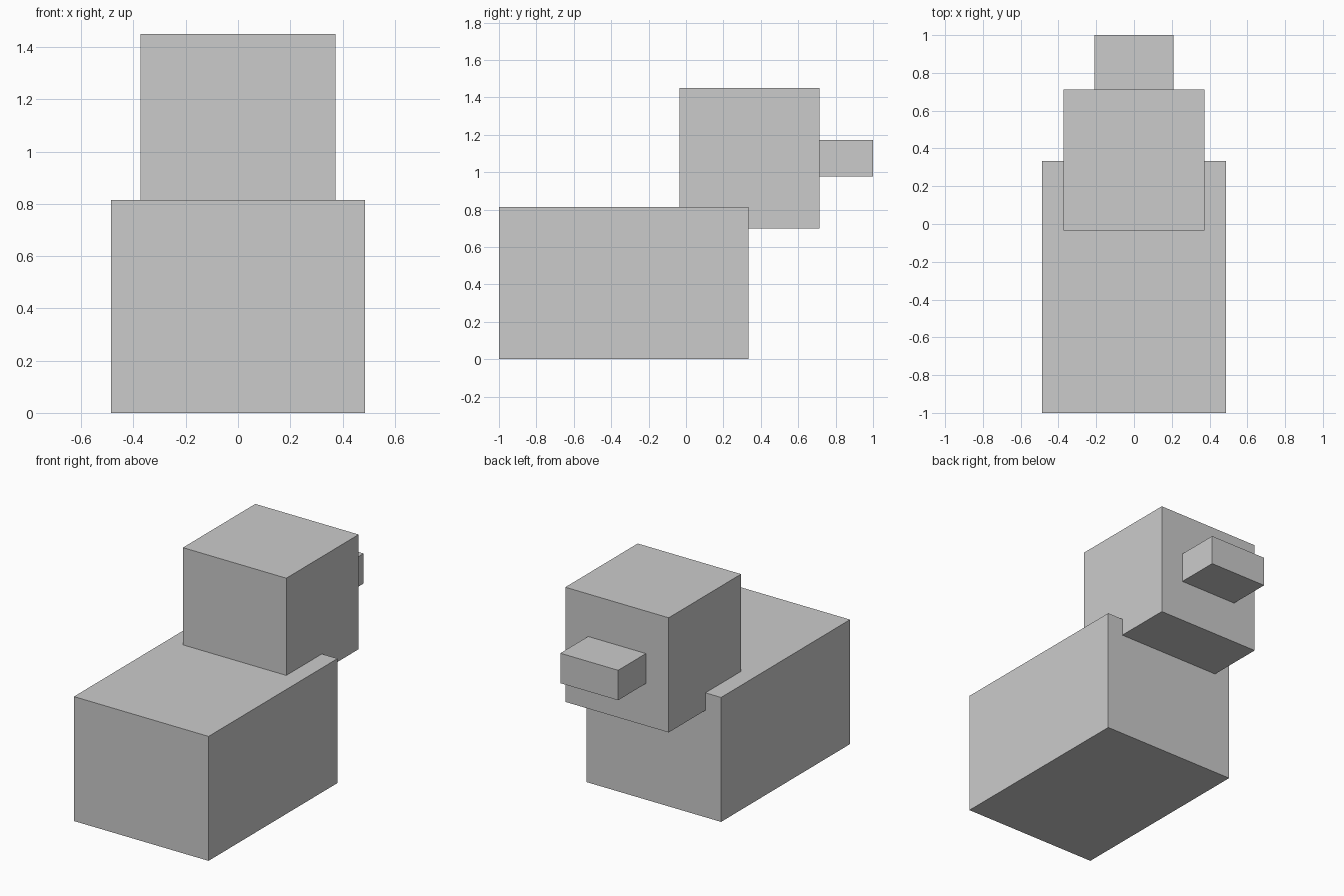
import bpy

if "Cube" in bpy.data.objects:
    bpy.data.objects.remove(bpy.data.objects["Cube"])


def box(name, half_width, y0, y1, z0, z1):
    """Box centred on x = 0, spanning the given y and z ranges."""
    bpy.ops.mesh.primitive_cube_add(size=1, location=(0, (y0 + y1) / 2, (z0 + z1) / 2))
    ob = bpy.context.object
    ob.name = name
    ob.scale = (2 * half_width, y1 - y0, z1 - z0)
    bpy.ops.object.transform_apply(location=False, rotation=False, scale=True)
    return ob


# Long body resting on the ground
box("body", 0.487, -1.0, 0.333, 0.0, 0.814)
# Cubic head sunk into the rear top edge of the body
box("head", 0.374, -0.035, 0.713, 0.70, 1.45)
# Flat snout on the head's back face
box("snout", 0.209, 0.713, 1.0, 0.976, 1.172)
